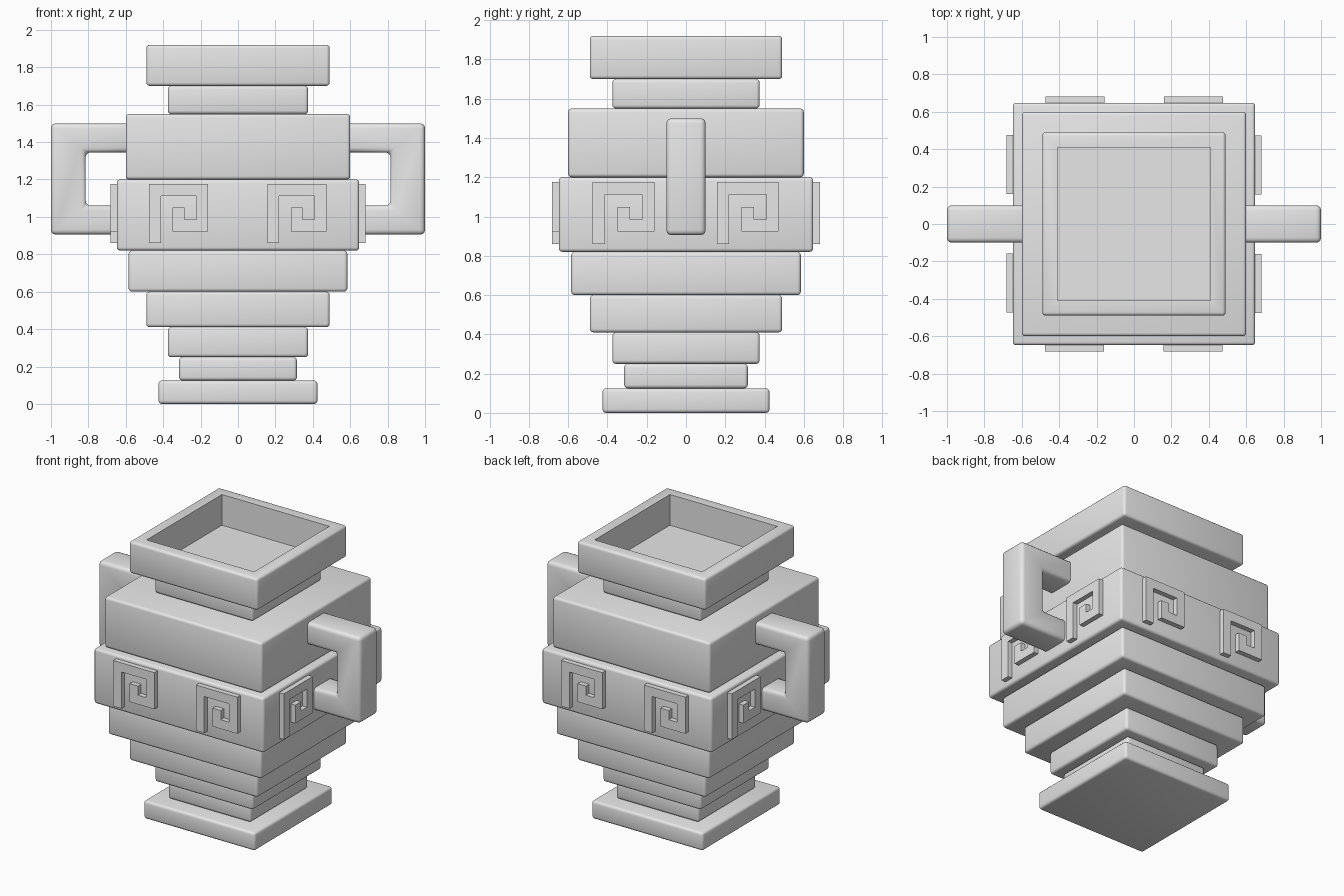
import bpy, bmesh, math
from mathutils import Matrix, Vector

if "Cube" in bpy.data.objects:
    bpy.data.objects.remove(bpy.data.objects["Cube"])

stone = bpy.data.materials.new("grey_stone")
stone.diffuse_color = (0.8, 0.8, 0.8, 1)
stone.use_nodes = True
stone.node_tree.nodes["Principled BSDF"].inputs["Base Color"].default_value = stone.diffuse_color


def finish(name, bm, smooth=True):
    bmesh.ops.recalc_face_normals(bm, faces=bm.faces[:])
    mesh = bpy.data.meshes.new(name)
    bm.to_mesh(mesh)
    bm.free()
    ob = bpy.data.objects.new(name, mesh)
    bpy.context.collection.objects.link(ob)
    mesh.materials.append(stone)
    if smooth:
        bpy.ops.object.select_all(action='DESELECT')
        ob.select_set(True)
        bpy.context.view_layer.objects.active = ob
        bpy.ops.object.shade_smooth_by_angle(angle=math.radians(40))
    return ob


def round_edges(bm, edges, width):
    bmesh.ops.bevel(bm, geom=edges, offset=width, offset_type='OFFSET',
                    segments=3, profile=0.5, affect='EDGES')


def box(half, z0, z1):
    bm = bmesh.new()
    bmesh.ops.create_cube(bm, size=1)
    for v in bm.verts:
        v.co = (v.co.x * 2 * half, v.co.y * 2 * half,
                z0 + (v.co.z + 0.5) * (z1 - z0))
    return bm


def prism(points, y0, y1):
    """Extrude an x-z outline along y."""
    bm = bmesh.new()
    face = bm.faces.new([bm.verts.new((x, y0, z)) for x, z in points])
    ext = bmesh.ops.extrude_face_region(bm, geom=[face])
    verts = [g for g in ext["geom"] if isinstance(g, bmesh.types.BMVert)]
    bmesh.ops.translate(bm, verts=verts, vec=(0, y1 - y0, 0))
    return bm


# Stacked square tiers of the body: name, half width, bottom, top
TIERS = [
    ("foot", 0.425, 0.0, 0.125),
    ("ankle", 0.315, 0.125, 0.25),
    ("lower_step", 0.375, 0.25, 0.41),
    ("middle_step", 0.49, 0.41, 0.60),
    ("upper_step", 0.585, 0.60, 0.82),
    ("belly_band", 0.648, 0.82, 1.20),
    ("shoulder", 0.60, 1.20, 1.55),
    ("neck", 0.375, 1.55, 1.70),
]
for name, half, z0, z1 in TIERS:
    bm = box(half, z0, z1)
    round_edges(bm, bm.edges[:], 0.018)
    finish(name, bm)

# Rim with a square, crisp-edged recess
bm = box(0.49, 1.70, 1.92)
outer = bm.edges[:]
top = max(bm.faces, key=lambda f: f.calc_center_median().z)
bmesh.ops.inset_region(bm, faces=[top], thickness=0.113)
ext = bmesh.ops.extrude_face_region(bm, geom=[top])
verts = [g for g in ext["geom"] if isinstance(g, bmesh.types.BMVert)]
bmesh.ops.translate(bm, verts=verts, vec=(0, 0, -0.212))
if top.is_valid:
    bmesh.ops.delete(bm, geom=[top], context='FACES_ONLY')
round_edges(bm, [e for e in outer if e.is_valid], 0.018)
finish("rim", bm)

# Square-looped handles on both sides
LOOP = [(0.55, 1.345), (0.815, 1.345), (0.815, 1.06), (0.55, 1.06),
        (0.55, 0.905), (1.0, 0.905), (1.0, 1.50), (0.55, 1.50)]
for side, s in (("right", 1), ("left", -1)):
    bm = prism([(s * x, z) for x, z in LOOP], -0.1, 0.1)
    bmesh.ops.recalc_face_normals(bm, faces=bm.faces[:])
    round_edges(bm, bm.edges[:], 0.026)
    finish(side + "_handle", bm)

# Raised square spirals, two on each face of the belly band
SPIRAL = [(0, 0), (1, 0), (1, 4), (4, 4), (4, 2), (3, 2), (3, 3), (2, 3),
          (2, 1), (5, 1), (5, 5), (0, 5)]
U = 0.063
for i, face_name in enumerate(("front", "right", "back", "left")):
    for j, x0 in enumerate((-0.475, 0.157)):
        bm = prism([(x0 + a * U, 0.86 + b * U) for a, b in SPIRAL], -0.682, -0.64)
        bm.transform(Matrix.Rotation(i * math.pi / 2, 4, 'Z'))
        finish(f"{face_name}_spiral_{j + 1}", bm, smooth=False)
